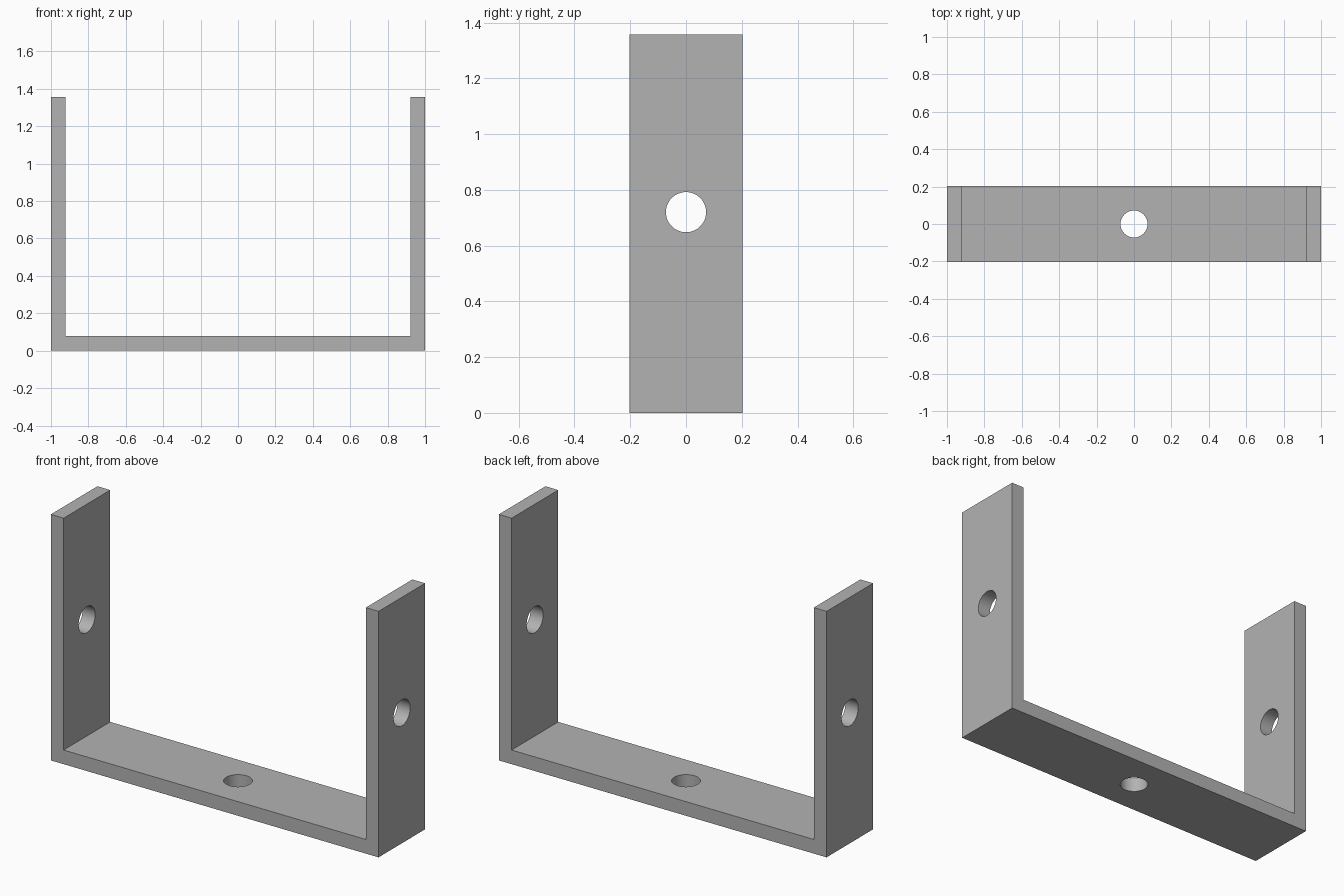
import bpy
import bmesh
from math import pi, radians
from mathutils import Vector

cube = bpy.data.objects.get("Cube")
if cube:
    bpy.data.objects.remove(cube, do_unlink=True)

HALF_WIDTH = 1.0
HALF_DEPTH = 0.203
HEIGHT = 1.357
THICK = 0.078
HOLE_RADIUS = 0.072
HOLE_HEIGHT = 0.72

# Plain grey metal
grey = bpy.data.materials.new("grey_metal")
grey.use_nodes = True
colour = (0.45, 0.45, 0.45, 1)
grey.diffuse_color = colour
grey.node_tree.nodes["Principled BSDF"].inputs["Base Color"].default_value = colour

# U-shaped bracket: one profile extruded from front to back
inner = HALF_WIDTH - THICK
half = [(HALF_WIDTH, 0), (HALF_WIDTH, HEIGHT), (inner, HEIGHT), (inner, THICK)]
profile = half + [(-x, z) for x, z in reversed(half)]

bm = bmesh.new()
face = bm.faces.new([bm.verts.new((x, -HALF_DEPTH, z)) for x, z in profile])
ext = bmesh.ops.extrude_face_region(bm, geom=[face])
moved = [g for g in ext["geom"] if isinstance(g, bmesh.types.BMVert)]
bmesh.ops.translate(bm, verts=moved, vec=Vector((0, 2 * HALF_DEPTH, 0)))
bmesh.ops.recalc_face_normals(bm, faces=bm.faces)
mesh = bpy.data.meshes.new("u_bracket")
bm.to_mesh(mesh)
bm.free()
mesh.materials.append(grey)
bracket = bpy.data.objects.new("u_bracket", mesh)
bpy.context.collection.objects.link(bracket)


def drill(name, location, rotation, length):
    """Cut a round hole through the bracket."""
    bpy.ops.mesh.primitive_cylinder_add(vertices=64, radius=HOLE_RADIUS, depth=length,
                                        location=location, rotation=rotation)
    cutter = bpy.context.object
    cutter.name = name
    cutter.hide_render = True
    cutter.data.materials.append(grey)
    mod = bracket.modifiers.new(name, 'BOOLEAN')
    mod.operation = 'DIFFERENCE'
    mod.solver = 'EXACT'
    mod.object = cutter
    bpy.ops.object.select_all(action='DESELECT')
    bracket.select_set(True)
    bpy.context.view_layer.objects.active = bracket
    bpy.ops.object.modifier_apply(modifier=name)
    bpy.data.objects.remove(cutter, do_unlink=True)


# Hole in the base, and one through both arms
drill("base_hole", (0, 0, THICK / 2), (0, 0, 0), THICK * 3)
drill("arm_holes", (0, 0, HOLE_HEIGHT), (0, pi / 2, 0), HALF_WIDTH * 3)

bpy.ops.object.shade_smooth_by_angle(angle=radians(30))
